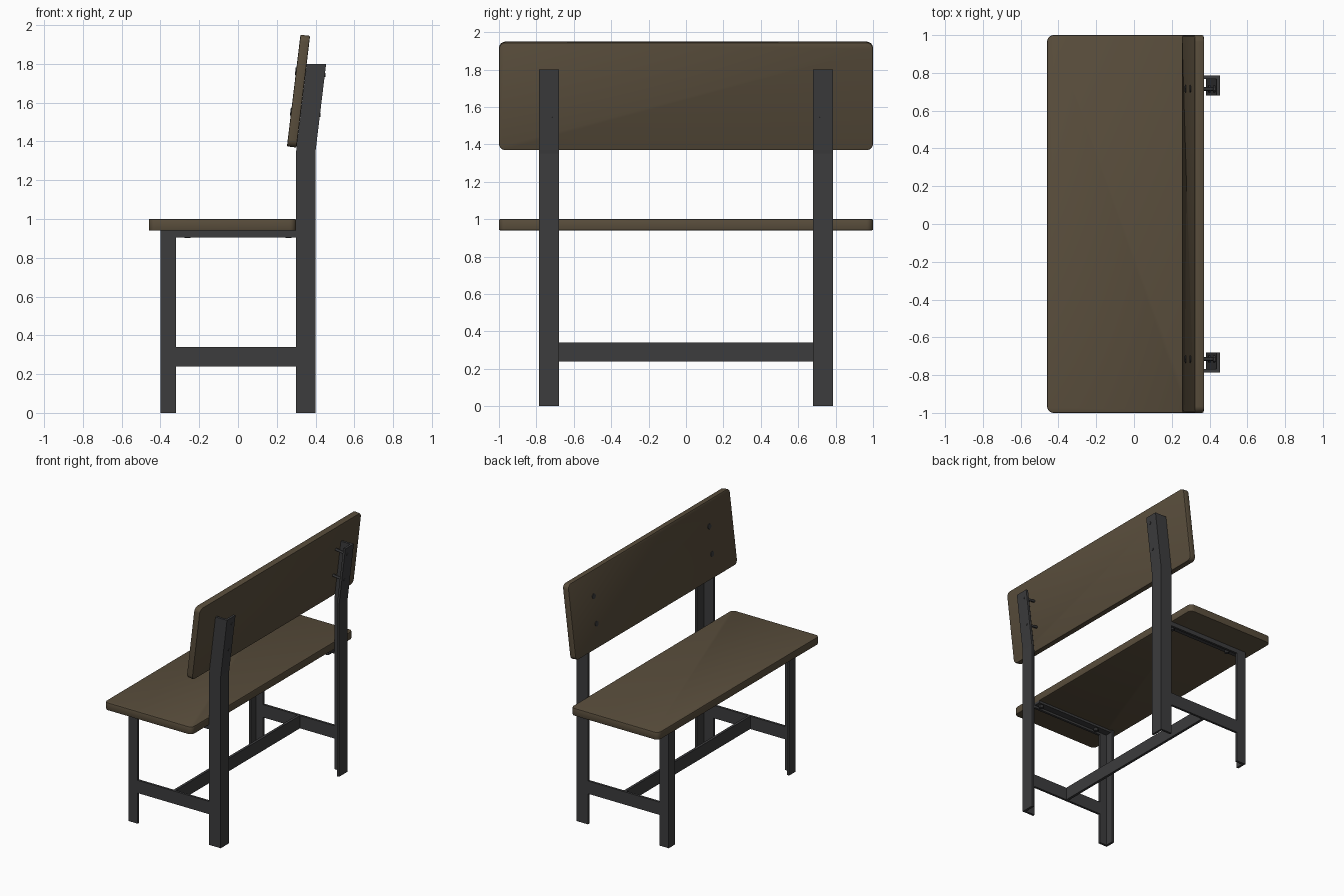
import bpy, bmesh, math
from mathutils import Matrix, Vector

if "Cube" in bpy.data.objects:
    bpy.data.objects.remove(bpy.data.objects["Cube"])


def material(name, rgb):
    m = bpy.data.materials.new(name)
    m.diffuse_color = (*rgb, 1)
    m.use_nodes = True
    m.node_tree.nodes["Principled BSDF"].inputs["Base Color"].default_value = m.diffuse_color
    return m


WOOD = material("wood", (0.10, 0.075, 0.045))
STEEL = material("steel", (0.045, 0.045, 0.047))
T = 0.018       # steel thickness
OUT = 0.785     # outer face of the side frames
TILT = math.radians(6.9)
K = math.tan(TILT)


def finish(name, bm, mat, mirror=True):
    bmesh.ops.recalc_face_normals(bm, faces=bm.faces)
    me = bpy.data.meshes.new(name)
    bm.to_mesh(me)
    bm.free()
    ob = bpy.data.objects.new(name, me)
    bpy.context.collection.objects.link(ob)
    me.materials.append(mat)
    if mirror:
        mod = ob.modifiers.new("mirror", "MIRROR")
        mod.use_axis = (False, True, False)
        mod.use_clip = False
    return ob


def prism(bm, pts, y0, y1):
    """Side outline in x/z, extruded along y."""
    a = [bm.verts.new((x, y0, z)) for x, z in pts]
    b = [bm.verts.new((x, y1, z)) for x, z in pts]
    bm.faces.new(a)
    bm.faces.new(b[::-1])
    n = len(pts)
    for i in range(n):
        bm.faces.new((a[i], b[i], b[(i + 1) % n], a[(i + 1) % n]))


def rect(x0, x1, z0, z1):
    return [(x0, z0), (x1, z0), (x1, z1), (x0, z1)]


def bent(x0, x1):
    """Upright strip that leans back above the bend."""
    zb, zt = 1.35, 1.80
    d = (zt - zb) * K
    return [(x0, 0), (x1, 0), (x1, zb), (x1 + d, zt), (x0 + d, zt), (x0, zb)]


def steel(name, parts, mirror=True):
    bm = bmesh.new()
    for pts, y0, y1 in parts:
        prism(bm, pts, y0, y1)
    return finish(name, bm, STEEL, mirror)


def board(name, size, loc, tilt, axis):
    """Board with rounded corners (around its thin axis) and eased edges."""
    bm = bmesh.new()
    bmesh.ops.create_cube(bm, size=1, matrix=Matrix.Diagonal((*size, 1)))
    corners = [e for e in bm.edges
               if abs((e.verts[0].co - e.verts[1].co)[axis]) > 1e-4]
    bmesh.ops.bevel(bm, geom=corners, offset=0.035, segments=6,
                    profile=0.5, affect='EDGES')
    rims = [e for e in bm.edges
            if abs((e.verts[0].co - e.verts[1].co)[axis]) < 1e-4]
    bmesh.ops.bevel(bm, geom=rims, offset=0.006, segments=2,
                    profile=0.5, affect='EDGES')
    ob = finish(name, bm, WOOD, mirror=False)
    ob.location = loc
    ob.rotation_euler = (0, tilt, 0)
    smooth(ob)
    return ob


def smooth(ob):
    bpy.ops.object.select_all(action='DESELECT')
    ob.select_set(True)
    bpy.context.view_layer.objects.active = ob
    bpy.ops.object.shade_smooth_by_angle(angle=math.radians(30))


# wooden boards
board("seat", (0.76, 2.0, 0.06), (-0.08, 0, 0.97), 0, 2)
back_loc = Vector((0.312, 0, 1.659))
board("backrest", (0.05, 2.0, 0.58), back_loc, TILT, 0)

# angle-iron legs
steel("rear_post", [(bent(0.30, 0.40 - T), OUT - T, OUT),
                    (bent(0.40 - T, 0.40), OUT - 0.105, OUT)])
steel("front_leg", [(rect(-0.40 + T, -0.32, 0, 0.94), OUT - T, OUT),
                    (rect(-0.40, -0.40 + T, 0, 0.94), OUT - 0.08, OUT)])

# seat bearers: small angles under the seat
steel("seat_bearer", [(rect(-0.32, 0.30, 0.905, 0.94), OUT - T, OUT),
                      (rect(-0.38, 0.30, 0.94 - T, 0.94), OUT - 0.07, OUT - T)])

# low side rails and the long stretcher between them
steel("side_rail", [(rect(-0.32, 0.30, 0.24, 0.34), OUT - T, OUT)])
steel("stretcher", [(rect(-0.02, 0.00, 0.24, 0.34), -OUT + T, OUT - T)],
      mirror=False)


def cylinder(bm, r, x0, x1, seg, m):
    bmesh.ops.create_cone(
        bm, cap_ends=True, segments=seg, radius1=r, radius2=r, depth=x1 - x0,
        matrix=m @ Matrix.Translation(((x0 + x1) / 2, 0, 0))
        @ Matrix.Rotation(math.pi / 2, 4, 'Y'))


# bolts through the backrest to the rear flange of each post
bm = bmesh.new()
for v in (0.10, -0.11):
    m = (Matrix.Translation(back_loc) @ Matrix.Rotation(TILT, 4, 'Y')
         @ Matrix.Translation((0, 0.715, v)))
    cylinder(bm, 0.020, -0.029, -0.024, 16, m)
    cylinder(bm, 0.010, -0.024, 0.128, 12, m)
    cylinder(bm, 0.018, 0.095, 0.107, 6, m)
smooth(finish("back_bolt", bm, STEEL))

# bolts under the seat
bm = bmesh.new()
for x in (0.26, -0.26):
    m = Matrix.Translation((x, 0.74, 0.92)) @ Matrix.Rotation(math.pi / 2, 4, 'Y')
    cylinder(bm, 0.018, 0.0, 0.018, 6, m)
finish("seat_bolt", bm, STEEL)
